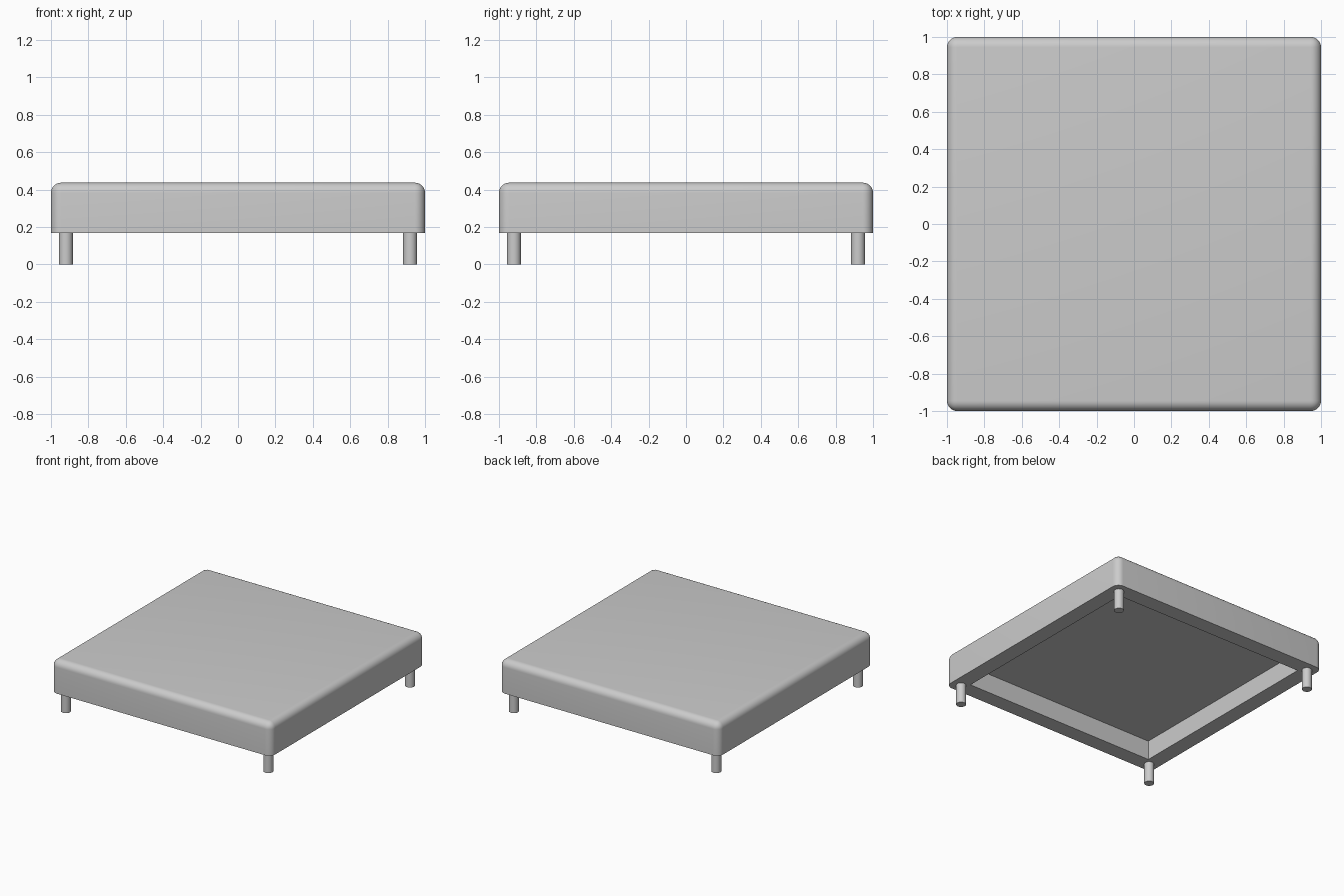
import bpy, bmesh

if "Cube" in bpy.data.objects:
    bpy.data.objects.remove(bpy.data.objects["Cube"], do_unlink=True)

BOTTOM, TOP = 0.167, 0.437      # upholstered box heights
RECESS = 0.325                  # ceiling of the hollow underside
INNER = 0.87                    # half width of the hollow
ROUND = 0.055                   # edge rounding
LEG_POS, LEG_RADIUS = 0.92, 0.037


def make_material(name, colour):
    mat = bpy.data.materials.new(name)
    mat.use_nodes = True
    mat.diffuse_color = colour
    mat.node_tree.nodes["Principled BSDF"].inputs["Base Color"].default_value = colour
    return mat


grey = make_material("plain grey", (0.6, 0.6, 0.6, 1))


def finish(name, bm):
    mesh = bpy.data.meshes.new(name)
    bm.to_mesh(mesh)
    bm.free()
    obj = bpy.data.objects.new(name, mesh)
    bpy.context.collection.objects.link(obj)
    mesh.materials.append(grey)
    bpy.ops.object.select_all(action='DESELECT')
    obj.select_set(True)
    bpy.context.view_layer.objects.active = obj
    bpy.ops.object.shade_smooth_by_angle(angle=0.6)
    return obj


# Platform: box with rounded top and corners, hollow below
bm = bmesh.new()
bmesh.ops.create_cube(bm, size=2)
for v in bm.verts:
    v.co.z = TOP if v.co.z > 0 else BOTTOM
base = min(bm.faces, key=lambda f: f.calc_center_median().z)
rounded = [e for e in bm.edges if e not in base.edges[:]]
bmesh.ops.bevel(bm, geom=rounded, offset=ROUND, segments=8, profile=0.5,
                affect='EDGES', clamp_overlap=True)

# Underside rim and recess
bm.normal_update()
base = min(bm.faces, key=lambda f: f.calc_center_median().z)
outer = base.edges[:]
bmesh.ops.delete(bm, geom=[base], context='FACES_ONLY')
corners = [(-INNER, -INNER), (INNER, -INNER), (INNER, INNER), (-INNER, INNER)]
low = [bm.verts.new((x, y, BOTTOM)) for x, y in corners]
high = [bm.verts.new((x, y, RECESS)) for x, y in corners]
inner = [bm.edges.new((low[i], low[i - 1])) for i in range(4)]
bmesh.ops.triangle_fill(bm, edges=outer + inner, use_beauty=True)
for i in range(4):
    bm.faces.new((low[i - 1], low[i], high[i], high[i - 1]))
bm.faces.new(high)
bmesh.ops.recalc_face_normals(bm, faces=bm.faces[:])
finish("platform", bm)

# Four round legs
for side, x in (("right", -LEG_POS), ("left", LEG_POS)):
    for end, y in (("front", -LEG_POS), ("back", LEG_POS)):
        bm = bmesh.new()
        bmesh.ops.create_cone(bm, cap_ends=True, segments=32, radius1=LEG_RADIUS,
                              radius2=LEG_RADIUS, depth=BOTTOM)
        bmesh.ops.translate(bm, verts=bm.verts, vec=(x, y, BOTTOM / 2))
        finish(f"{end}_{side}_leg", bm)
